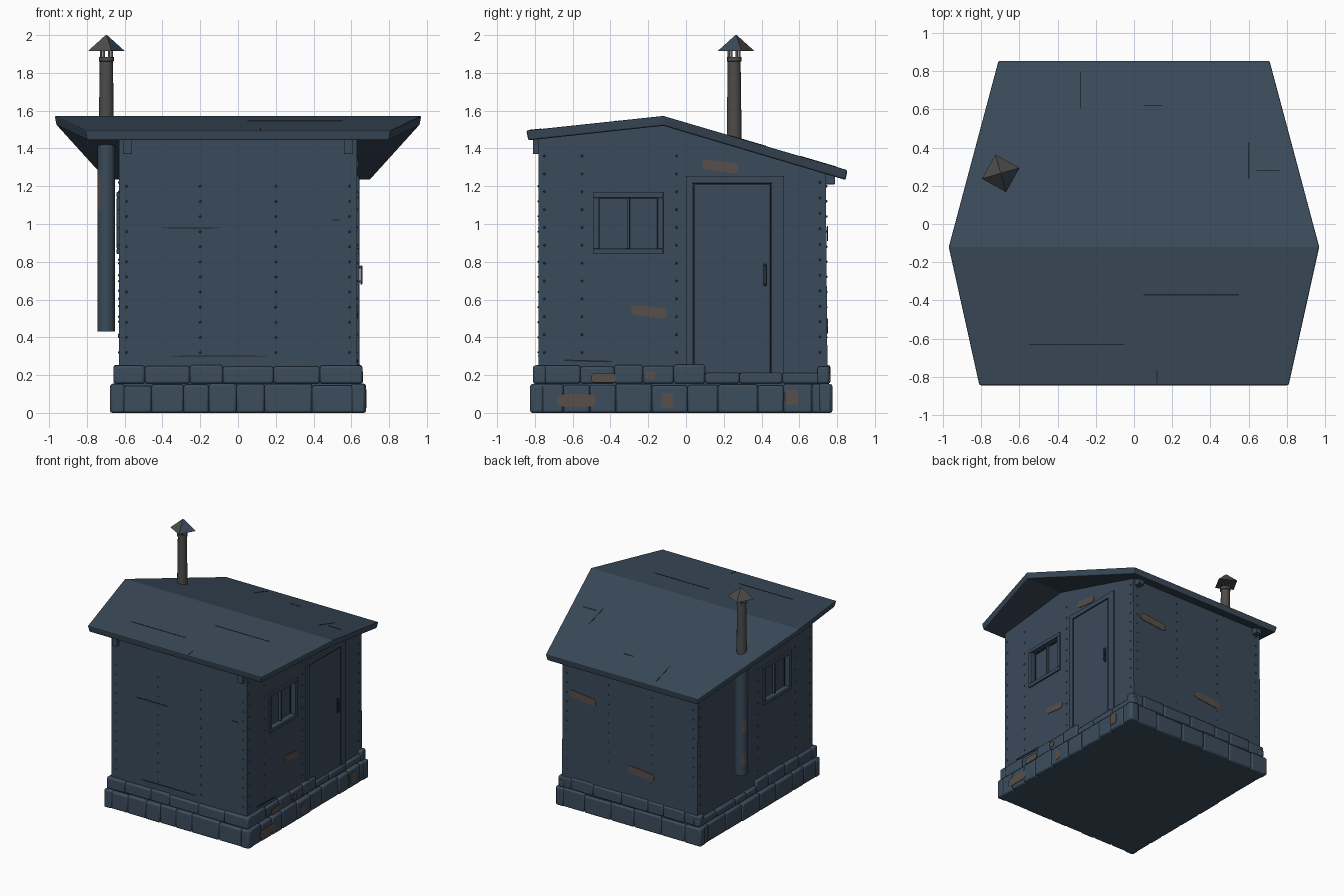
import bpy, bmesh, math, random
from mathutils import Matrix, Vector

random.seed(7)
if "Cube" in bpy.data.objects:
    bpy.data.objects.remove(bpy.data.objects["Cube"], do_unlink=True)


def material(name, rgb):
    m = bpy.data.materials.new(name)
    m.use_nodes = True
    m.diffuse_color = (*rgb, 1)
    bsdf = m.node_tree.nodes["Principled BSDF"]
    bsdf.inputs["Base Color"].default_value = (*rgb, 1)
    bsdf.inputs["Roughness"].default_value = 0.9
    return m


BLUE = material("slate blue", (0.042, 0.068, 0.100))
STONE = material("stone blue", (0.045, 0.073, 0.108))
SEAM = material("dark seam", (0.012, 0.019, 0.028))
RUST = material("worn brown", (0.095, 0.078, 0.068))
METAL = material("sooty metal", (0.075, 0.072, 0.070))


def finish(name, bm, mats, bevel=0, smooth=False):
    bmesh.ops.recalc_face_normals(bm, faces=bm.faces)
    mesh = bpy.data.meshes.new(name)
    bm.to_mesh(mesh)
    bm.free()
    for m in mats:
        mesh.materials.append(m)
    ob = bpy.data.objects.new(name, mesh)
    bpy.context.collection.objects.link(ob)
    if bevel:
        mod = ob.modifiers.new("soft_edges", "BEVEL")
        mod.width, mod.segments = bevel, 2
    if smooth:
        bpy.ops.object.select_all(action="DESELECT")
        ob.select_set(True)
        bpy.context.view_layer.objects.active = ob
        bpy.ops.object.shade_smooth_by_angle(angle=math.radians(40))
    return ob


def add_box(bm, lo, hi):
    lo, hi = Vector(lo), Vector(hi)
    mat = Matrix.Translation((lo + hi) / 2) @ Matrix.Diagonal((*(hi - lo), 1))
    return bmesh.ops.create_cube(bm, size=1, matrix=mat)["verts"]


def box(name, lo, hi, mat, bevel=0.004):
    bm = bmesh.new()
    add_box(bm, lo, hi)
    return finish(name, bm, [mat], bevel)


def loft(name, lower, upper, mat, bevel=0):
    """Solid between two matching outlines."""
    bm = bmesh.new()
    a = [bm.verts.new(p) for p in lower]
    b = [bm.verts.new(p) for p in upper]
    n = len(a)
    bm.faces.new(a)
    bm.faces.new(b)
    for i in range(n):
        j = (i + 1) % n
        bm.faces.new((a[i], a[j], b[j], b[i]))
    return finish(name, bm, [mat], bevel)


# Wall planes: half width in x, front and back in y
WX, FRONT, BACK, RIDGE = 0.63, -0.78, 0.74, -0.12

# Cabin body with a gabled profile
profile = [(FRONT, 0.1), (BACK + 0.01, 0.1), (BACK, 1.28), (RIDGE, 1.54), (FRONT, 1.47)]
walls = loft("walls", [(-WX, y, z) for y, z in profile],
             [(WX, y, z) for y, z in profile], BLUE)

# Window recesses cut into both side walls
WIN = (-0.46, -0.15, 0.87, 1.14)
bm = bmesh.new()
for s in (-1, 1):
    add_box(bm, (s * WX - 0.035, WIN[0], WIN[2]), (s * WX + 0.035, WIN[1], WIN[3]))
cutter = finish("window_cutter", bm, [BLUE])
cutter.hide_render = True
cut = walls.modifiers.new("window_cut", "BOOLEAN")
cut.object, cut.solver = cutter, "EXACT"
bpy.context.view_layer.objects.active = walls
bpy.ops.object.modifier_apply(modifier="window_cut")
bpy.data.objects.remove(cutter, do_unlink=True)


def side_box(name, s, depth, y0, y1, z0, z1, mat, bevel=0.004):
    """Box on a side wall; depth is (inner, outer) from the wall plane."""
    xs = sorted((s * (WX + depth[0]), s * (WX + depth[1])))
    return box(name, (xs[0], y0, z0), (xs[1], y1, z1), mat, bevel)


def frame(name, s, y0, y1, z0, z1, w, sill=True):
    d = (-0.01, 0.012)
    for part, r in (("front", (y0 - w, y0, z0, z1)), ("back", (y1, y1 + w, z0, z1)),
                    ("top", (y0 - w, y1 + w, z1, z1 + w)),
                    ("sill", (y0 - w, y1 + w, z0 - w, z0))):
        if part != "sill" or sill:
            side_box(f"{name}_{part}", s, d, *r, BLUE)


for s, tag in ((1, "left"), (-1, "right")):
    frame(f"{tag}_window_frame", s, *WIN, 0.03)
    side_box(f"{tag}_window_upright", s, (-0.035, -0.012), -0.313, -0.297, WIN[2], WIN[3], BLUE)
    for y in (WIN[0], WIN[1] - 0.006):
        side_box(f"{tag}_window_shadow_line", s, (-0.036, -0.03), y, y + 0.006, WIN[2], WIN[3], SEAM, 0)
    side_box(f"{tag}_window_top_line", s, (-0.036, -0.03), WIN[0], WIN[1], 1.133, 1.14, SEAM, 0)

# Door with surround, gap and handle
side_box("door_gap", 1, (-0.01, 0.004), 0.035, 0.455, 0.2, 1.215, SEAM, 0)
side_box("door", 1, (-0.01, 0.008), 0.043, 0.447, 0.21, 1.207, BLUE)
for name, y0, y1 in (("door_post_front", 0.0, 0.035), ("door_post_back", 0.455, 0.52)):
    side_box(name, 1, (-0.01, 0.013), y0, y1, 0.2, 1.25, BLUE)
side_box("door_lintel", 1, (-0.01, 0.013), 0.0, 0.52, 1.215, 1.255, BLUE)
side_box("door_handle_plate", 1, (0.005, 0.012), 0.408, 0.428, 0.67, 0.79, SEAM, 0)
side_box("door_handle_grip", 1, (0.018, 0.028), 0.412, 0.426, 0.68, 0.78, BLUE)
for z in (0.69, 0.765):
    side_box("door_handle_mount", 1, (0.005, 0.024), 0.413, 0.425, z, z + 0.012, BLUE, 0)

# Six-cornered folded roof
def roof_ring(drop, inset):
    rows = ((-0.845 + inset, 0.81, 1.495), (-0.12, 0.97, 1.572), (0.855 - inset, 0.71, 1.285))
    return [[(s * (w - inset), y, z - drop) for s in (-1, 1)] for y, w, z in rows]


bm = bmesh.new()
top, low = [[[bm.verts.new(p) for p in row] for row in roof_ring(*a)] for a in ((0, 0), (0.052, 0.01))]
for a, b in ((0, 1), (1, 2)):
    for r in (top, low):
        bm.faces.new((r[a][0], r[a][1], r[b][1], r[b][0]))
    for k in (0, 1):
        bm.faces.new((top[a][k], top[b][k], low[b][k], low[a][k]))
for a in (0, 2):
    bm.faces.new((top[a][0], top[a][1], low[a][1], low[a][0]))
finish("roof", bm, [BLUE], 0.008)

# Brackets under the eaves
for s in (-1, 1):
    x0, x1 = sorted((s * 0.56, s * 0.61))
    box("front_eave_bracket", (x0, -0.81, 1.37), (x1, -0.76, 1.46), BLUE)
    box("back_eave_bracket", (x0, 0.72, 1.21), (x1, 0.79, 1.27), BLUE)

# Thin roof seams lying on each slope
def slope_seam(x, y, length, along_x=True):
    tilt = math.atan2(0.077, 0.725) if y < RIDGE else math.atan2(-0.287, 0.975)
    z = 1.572 + (y - RIDGE) * math.tan(tilt)
    size = (length, 0.006, 0.004) if along_x else (0.006, length, 0.004)
    bm = bmesh.new()
    bmesh.ops.create_cube(bm, size=1, matrix=Matrix.Translation((x, y, z)) @
                          Matrix.Rotation(tilt, 4, "X") @ Matrix.Diagonal((*size, 1)))
    finish("roof_seam", bm, [SEAM])


for x, y, n in ((0.3, -0.37, 0.5), (-0.3, -0.63, 0.5), (0.1, 0.62, 0.1), (0.7, 0.28, 0.12)):
    slope_seam(x, y, n)
for x, y, n in ((0.6, 0.33, 0.2), (0.12, -0.8, 0.07), (-0.28, 0.7, 0.2)):
    slope_seam(x, y, n, False)

# Stone footing: core plus two courses of rounded blocks
box("footing_core", (-0.64, -0.785, 0.0), (0.64, 0.745, 0.19), STONE, 0)
bm = bmesh.new()
for z0, z1, hx, y0, y1 in ((0.0, 0.155, 0.678, -0.825, 0.775), (0.155, 0.255, 0.66, -0.81, 0.765)):
    for axis, sign in ((0, 1), (0, -1), (1, 1), (1, -1)):
        a, end = (y0, y1) if axis == 0 else (-hx, hx)
        while a < end - 0.01:
            b = a + random.uniform(0.13, 0.27)
            if end - b < 0.1:
                b = end
            zt = z1 - random.uniform(0, 0.012)
            if z0 > 0 and axis == 0 and a > -0.05:
                zt = 0.212
            j = random.uniform(0, 0.008)
            if axis == 0:
                xs = sorted((sign * 0.6, sign * (hx - j)))
                add_box(bm, (xs[0], a, z0), (xs[1], b, zt))
            else:
                ys = (y1 - 0.07, y1 - j) if sign > 0 else (y0 + j, y0 + 0.07)
                add_box(bm, (a, ys[0], z0), (b, ys[1], zt))
            a = b
finish("footing_stones", bm, [STONE], 0.012, True)


# Worn brown patches: flat eight-sided plates
def patch(name, origin, normal, w, h, tilt=0, mat=RUST):
    bm = bmesh.new()
    n = Vector(normal)
    u = Vector((0, 0, 1)).cross(n)
    spin = Matrix.Rotation(tilt, 3, n)
    ring = []
    for sx, sz in ((-1, -.6), (-.8, -1), (.8, -1), (1, -.6), (1, .6), (.8, 1), (-.8, 1), (-1, .6)):
        p = spin @ (u * sx * w / 2 + Vector((0, 0, sz * h / 2)))
        ring.append(bm.verts.new(Vector(origin) + p))
    face = bm.faces.new(ring)
    out = bmesh.ops.extrude_face_region(bm, geom=[face])["geom"]
    bmesh.ops.translate(bm, vec=n * 0.004, verts=[v for v in out if isinstance(v, bmesh.types.BMVert)])
    return finish(name, bm, [mat])


for y, z in ((0.18, 1.305), (-0.195, 0.535)):
    patch("side_wall_patch", (WX, y, z), (1, 0, 0), 0.19, 0.055, -0.12)
for x, z in ((0.44, 0.95), (-0.1, 0.46)):
    patch("back_wall_patch", (x, BACK + 0.007, z), (0, 1, 0), 0.25, 0.06, -0.1)
for y, z, w, h, x in ((-0.58, 0.065, 0.2, 0.07, 0.676), (-0.1, 0.065, 0.06, 0.08, 0.676),
                      (0.56, 0.085, 0.07, 0.08, 0.676), (-0.435, 0.185, 0.13, 0.05, 0.658),
                      (-0.19, 0.2, 0.05, 0.04, 0.658)):
    patch("stone_patch", (x, y, z), (1, 0, 0), w, h)

# Fine seams between wall sheets
for x, z, w in ((-0.1, 0.3, 0.5), (0.52, 1.02, 0.05), (-0.25, 0.98, 0.3)):
    patch("front_wall_seam", (x, FRONT, z), (0, -1, 0), w, 0.005, 0, SEAM)
patch("side_wall_seam", (WX, -0.52, 0.275), (1, 0, 0), 0.25, 0.008, -0.03, SEAM)

# Rivet columns on all walls
bm = bmesh.new()
spots = [(s * WX, y, 1.36) for s in (-1, 1) for y in (-0.75, -0.55, -0.05)] + \
        [(s * WX, 0.71, 1.22) for s in (-1, 1)] + \
        [(x, y, 1.2) for y in (FRONT, BACK + 0.004) for x in (-0.59, -0.2, 0.2, 0.59)]
for x, y, ztop in spots:
    for i in range(12):
        z = 0.32 + (ztop - 0.32) * i / 11
        bmesh.ops.create_icosphere(bm, subdivisions=1, radius=0.007, matrix=Matrix.Translation((x, y, z)))
finish("wall_rivets", bm, [BLUE])

# Stove pipe: lathed rings, lower part with worn bands on its outer side
PX, PY = -0.697, 0.255


def pipe(name, rings, mats, rule=None):
    bm = bmesh.new()
    loops = [[bm.verts.new((PX + r * math.cos(t), PY + r * math.sin(t), z))
              for t in (math.tau * k / 14 for k in range(14))] for r, z in rings]
    for a, b in zip(loops, loops[1:]):
        for k in range(14):
            f = bm.faces.new((a[k], a[k - 1], b[k - 1], b[k]))
            f.material_index = int(bool(rule and rule(f.calc_center_median())))
    bm.faces.new(loops[0])
    bm.faces.new(loops[-1])
    return finish(name, bm, mats, 0, True)


pipe("lower_pipe", [(0.047, 0.43 + 0.0925 * i) for i in range(12)], [BLUE, RUST],
     lambda c: c.x < PX - 0.02 and int((c.z - 0.43) / 0.0925) in (1, 4, 7, 8)
     and (c.y > PY) == (c.z < 1.1))
pipe("upper_pipe", [(0.041, 1.42), (0.035, 1.86), (0.04, 1.862), (0.04, 1.885), (0.03, 1.885)], [METAL])
for a in (0.45, 2.02, 3.6, 5.17):
    x, y = PX + 0.032 * math.cos(a), PY + 0.032 * math.sin(a)
    box("cap_leg", (x - 0.006, y - 0.006, 1.87), (x + 0.006, y + 0.006, 1.935), METAL, 0)

# Four-sided rain cap with worn faces on one diagonal
bm = bmesh.new()
bmesh.ops.create_cone(bm, cap_ends=True, segments=4, radius1=0.102, radius2=0.004, depth=0.085,
                      matrix=Matrix.Translation((PX, PY + 0.01, 1.9575)) @ Matrix.Rotation(0.28, 4, "Z"))
for f in bm.faces:
    f.normal_update()
    f.material_index = 0 if f.normal.x > 0.1 and f.normal.y < 0 else 1
finish("rain_cap", bm, [BLUE, METAL])
